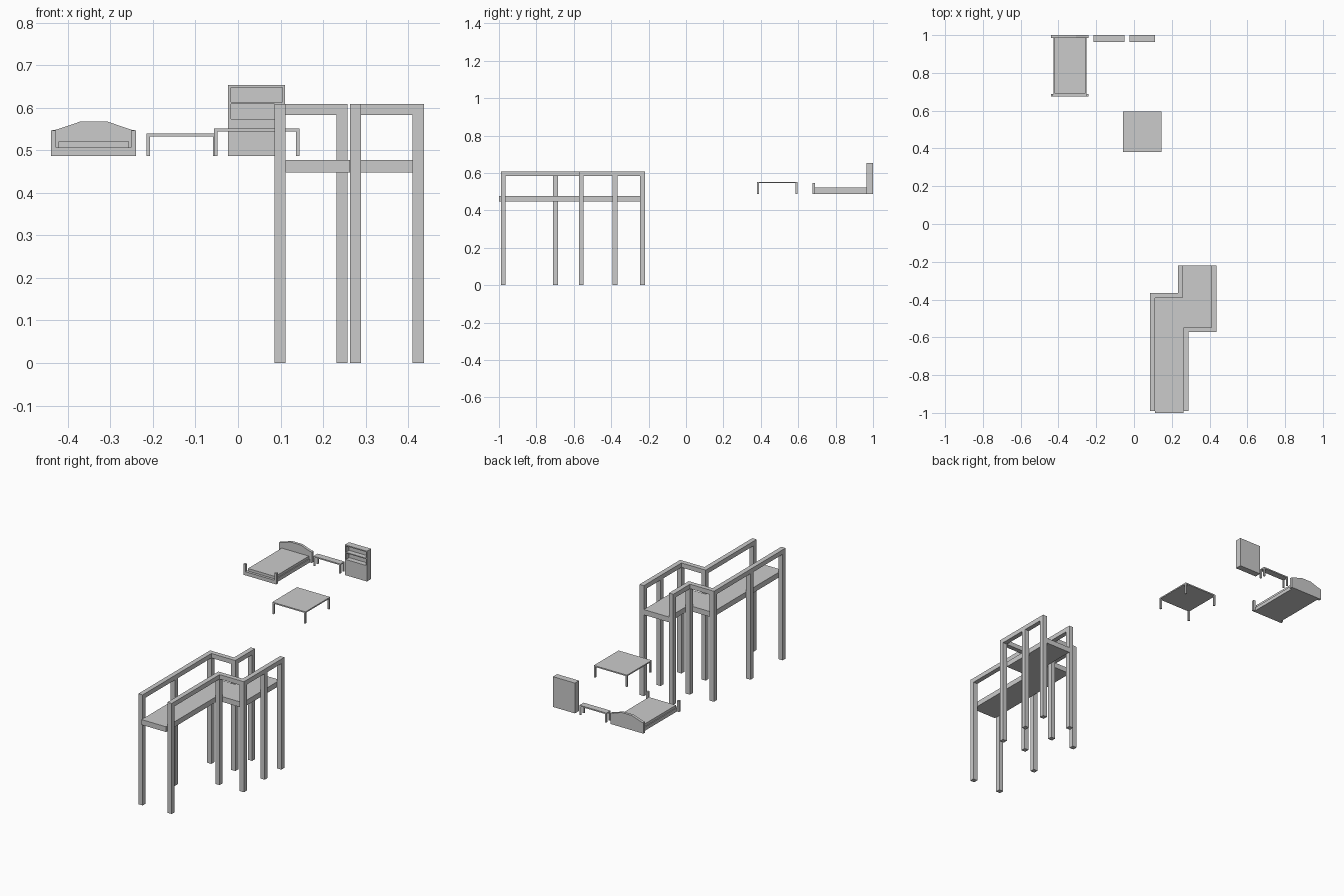
import bpy, bmesh
from mathutils import Vector

if "Cube" in bpy.data.objects:
    bpy.data.objects.remove(bpy.data.objects["Cube"])


def prism(name, pts, lo, hi, axis='z'):
    """Extrude a 2D outline: (x, y) along z, or (x, z) along y."""
    def place(p, h):
        return (p[0], p[1], h) if axis == 'z' else (p[0], h, p[1])
    bm = bmesh.new()
    face = bm.faces.new([bm.verts.new(place(p, lo)) for p in pts])
    new = bmesh.ops.extrude_face_region(bm, geom=[face])['geom']
    move = Vector(place((0, 0), hi - lo))
    bmesh.ops.translate(bm, verts=[g for g in new if isinstance(g, bmesh.types.BMVert)], vec=move)
    bmesh.ops.recalc_face_normals(bm, faces=bm.faces)
    mesh = bpy.data.meshes.new(name)
    bm.to_mesh(mesh)
    bm.free()
    ob = bpy.data.objects.new(name, mesh)
    bpy.context.collection.objects.link(ob)
    return ob


def box(name, x0, x1, y0, y1, z0, z1):
    return prism(name, [(x0, y0), (x1, y0), (x1, y1), (x0, y1)], z0, z1)


def table(name, x0, x1, y0, y1, z0, z1, leg, thick):
    box(name + "_top", x0, x1, y0, y1, z1 - thick, z1)
    for x in (x0, x1 - leg):
        for y in (y0, y1 - leg):
            box(name + "_leg", x, x + leg, y, y + leg, z0, z1 - thick)


# Stepped walkway deck
prism("walkway_deck", [(0.112, -1.0), (0.262, -1.0), (0.262, -0.547), (0.411, -0.547),
                       (0.411, -0.22), (0.258, -0.22), (0.258, -0.39), (0.112, -0.39)],
      0.448, 0.477)

# Handrails with mitred corners, carried on square posts
W = 0.026
H = W / 2
left = [(0.099, -0.977), (0.099, -0.379), (0.245, -0.379), (0.245, -0.233)]
right = [(0.276, -0.977), (0.276, -0.56), (0.424, -0.56), (0.424, -0.233)]
for side, p in (("left", left), ("right", right)):
    s = 1 if side == "left" else -1
    (xa, y0), (_, ym), (xb, y1) = p[0], p[1], p[3]
    prism(side + "_handrail",
          [(xa - H, y0 - H), (xa + H, y0 - H), (xa + H, ym - H), (xb + H, ym - H),
           (xb + H, y1 + H), (xb - H, y1 + H), (xb - H, ym + H), (xa - H, ym + H)],
          0.584, 0.609)
    extra = (0.099, -0.697) if side == "left" else (0.424, -0.379)
    for x, y in p + [extra]:
        box(side + "_post", x - H, x + H, y - H, y + H, 0, 0.584)

# Bed: frame, mattress, arched headboard, U-shaped footboard
Z = 0.487
box("bed_frame", -0.427, -0.252, 0.688, 0.986, Z, 0.507)
box("mattress", -0.422, -0.257, 0.690, 0.984, 0.507, 0.521)
prism("headboard", [(-0.44, Z), (-0.24, Z), (-0.24, 0.547), (-0.252, 0.549), (-0.307, 0.568),
                    (-0.371, 0.568), (-0.427, 0.549), (-0.44, 0.547)], 0.985, 1.0, 'y')
prism("footboard", [(-0.44, Z), (-0.24, Z), (-0.24, 0.547), (-0.252, 0.547), (-0.252, 0.507),
                    (-0.428, 0.507), (-0.428, 0.547), (-0.44, 0.547)], 0.676, 0.689, 'y')

# Narrow bench and square coffee table
table("bench", -0.215, -0.051, 0.964, 1.0, Z, 0.540, 0.008, 0.007)
table("coffee_table", -0.057, 0.145, 0.380, 0.595, Z, 0.552, 0.009, 0.007)

# Cabinet: closed lower half, two open shelves above
cx0, cx1, cy0, cy1 = -0.023, 0.111, 0.964, 1.0
box("cabinet_base", cx0, cx1, cy0, cy1, Z, 0.574)
box("cabinet_back", cx0, cx1, 0.992, cy1, 0.574, 0.654)
for x in (cx0, cx1 - 0.006):
    box("cabinet_side", x, x + 0.006, cy0, 0.992, 0.574, 0.654)
box("cabinet_shelf", cx0 + 0.006, cx1 - 0.006, cy0, 0.992, 0.609, 0.614)
box("cabinet_top", cx0 + 0.006, cx1 - 0.006, cy0, 0.992, 0.648, 0.654)
